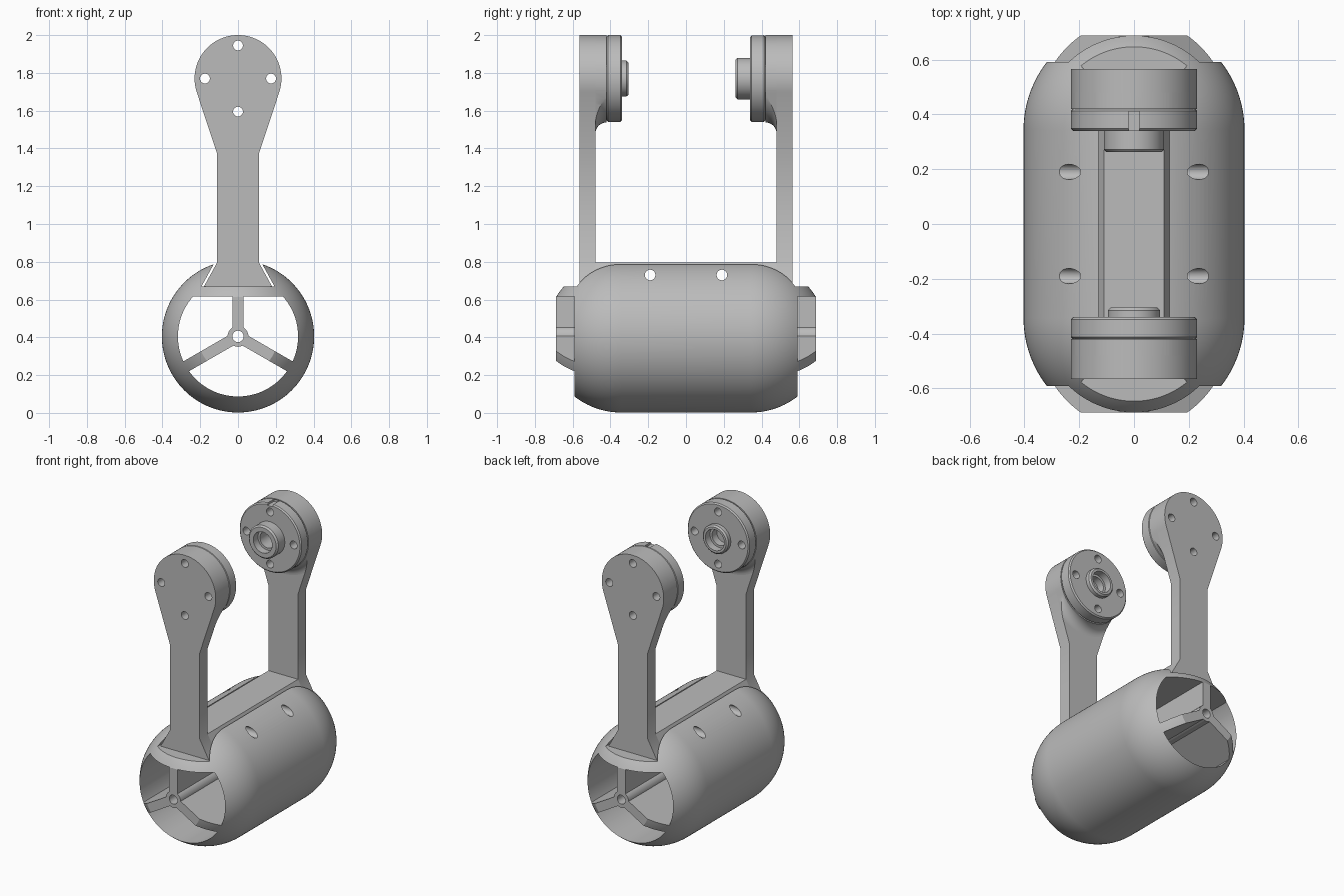
import bpy, bmesh
from math import sin, cos, asin, acos, atan2, hypot, radians, pi
from mathutils import Matrix

if "Cube" in bpy.data.objects:
    bpy.data.objects.remove(bpy.data.objects["Cube"], do_unlink=True)

grey = bpy.data.materials.new("plain grey")
grey.use_nodes = True
grey.diffuse_color = (0.5, 0.5, 0.5, 1)
grey.node_tree.nodes["Principled BSDF"].inputs["Base Color"].default_value = (0.5, 0.5, 0.5, 1)

R = 0.403          # body radius
BODY_Z = 0.405     # body axis height
DOME_Y = 0.343     # centre of each domed end
END_Y = 0.687      # flat end of the body
BORE = 0.318       # inner radius
HEAD_Z = 1.77      # pivot axis height
HEAD_R = 0.23


def to_object(name, bm):
    bmesh.ops.remove_doubles(bm, verts=bm.verts, dist=1e-5)
    bmesh.ops.recalc_face_normals(bm, faces=bm.faces)
    mesh = bpy.data.meshes.new(name)
    bm.to_mesh(mesh)
    bm.free()
    obj = bpy.data.objects.new(name, mesh)
    bpy.context.scene.collection.objects.link(obj)
    mesh.materials.append(grey)
    return obj


def lathe(name, profile, z, steps=96):
    """Revolve (y, radius) points about the y axis at height z."""
    bm = bmesh.new()
    verts = [bm.verts.new((r, y, z)) for y, r in profile]
    edges = [bm.edges.new(pair) for pair in zip(verts, verts[1:])]
    bmesh.ops.spin(bm, geom=verts + edges, cent=(0, 0, z), axis=(0, 1, 0),
                   angle=2 * pi, steps=steps, use_merge=True)
    return to_object(name, bm)


def prism(name, outline, y0, y1):
    """Extrude an (x, z) outline from y0 to y1."""
    bm = bmesh.new()
    face = bm.faces.new([bm.verts.new((x, y0, z)) for x, z in outline])
    made = bmesh.ops.extrude_face_region(bm, geom=[face])["geom"]
    bmesh.ops.translate(bm, vec=(0, y1 - y0, 0),
                        verts=[v for v in made if isinstance(v, bmesh.types.BMVert)])
    return to_object(name, bm)


def rod(x, z, r, axis="Y", y=0):
    """Long round cutter along x or y."""
    bm = bmesh.new()
    bmesh.ops.create_cone(bm, cap_ends=True, segments=32, radius1=r, radius2=r, depth=2)
    bm.transform(Matrix.Translation((x, y, z)) @ Matrix.Rotation(pi / 2, 4, "X" if axis == "Y" else "Y"))
    return to_object("cutter", bm)


def carve(obj, tools, operation="DIFFERENCE"):
    for tool in tools:
        tool.hide_render = True
        mod = obj.modifiers.new("carve", "BOOLEAN")
        mod.operation, mod.solver, mod.object = operation, "EXACT", tool
    graph = bpy.context.evaluated_depsgraph_get()
    mesh = bpy.data.meshes.new_from_object(obj.evaluated_get(graph))
    obj.modifiers.clear()
    obj.data = mesh
    for tool in tools:
        bpy.data.objects.remove(tool, do_unlink=True)


def mirrored(half):
    return half + [(-x, z) for x, z in reversed(half)]


def arc(a0, a1, n):
    return [a0 + (a1 - a0) * i / n for i in range(n + 1)]


def chamber(a0, a1):
    """Space between two spokes, with a flat ceiling under the rail."""
    outer, inner = asin(0.03 / BORE), asin(0.03 / 0.055)
    pts = [(BORE * cos(a), min(BODY_Z + BORE * sin(a), 0.615))
           for a in arc(a0 + outer, a1 - outer, 48)]
    pts += [(0.055 * cos(a), BODY_Z + 0.055 * sin(a))
            for a in arc(a1 - inner, a0 + inner, 8)]
    return prism("cutter", pts, -0.9, 0.9)


def side_holes():
    return [rod(0, 0.73, 0.028, "X", y) for y in (-0.19, 0.19)]


def bolt_holes():
    return [rod(0.175 * cos(a), HEAD_Z + 0.175 * sin(a), 0.026)
            for a in (0, pi / 2, pi, 3 * pi / 2)]


# Capsule body with spokes running its full length
cap = [(DOME_Y + R * cos(a), R * sin(a)) for a in arc(acos((END_Y - DOME_Y) / R), pi / 2, 20)]
half = [(END_Y, 0)] + cap
body = lathe("capsule_body", half + [(-y, r) for y, r in reversed(half)], BODY_Z, 128)
spokes = [radians(a) for a in (90, 210, 330, 450)]
slot = prism("cutter", mirrored([(0.193, 0.67), (0.094, 0.85)]), -0.9, 0.9)
carve(body, [chamber(a, b) for a, b in zip(spokes, spokes[1:])]
      + [rod(0, BODY_Z, 0.03), slot] + side_holes())

# Dovetail rail between the legs
rail = prism("dovetail_rail", mirrored([(0.18, 0.67), (0.11, 0.797)]), -0.48, 0.48)
carve(rail, side_holes())

# Leg outline: dovetail foot, straight shank, taper tangent to the round head
reach = hypot(0.11, HEAD_Z - 1.37)
tangent = atan2(1.37 - HEAD_Z, 0.11) + acos(HEAD_R / reach)
round_top = [(HEAD_R * cos(a), HEAD_Z + HEAD_R * sin(a)) for a in arc(tangent, pi - tangent, 64)]
shank = [(0.18, 0.67), (0.11, 0.797), (0.11, 1.37)]
outline = shank + round_top + [(-x, z) for x, z in reversed(shank)]

for s, end, boss_r, tip, bore in ((-1, "front", 0.095, 0.305, 0.07), (1, "rear", 0.11, 0.262, 0.07)):
    leg = prism(end + "_leg", outline, s * 0.565, s * 0.48)
    carve(leg, bolt_holes())

    # Thick head with a cove running down to the shank
    cove = [(s * (0.42 + 0.06 * sin(a)), 0.292 - 0.06 * cos(a)) for a in arc(0, pi / 2, 10)]
    head = lathe(end + "_head", [(s * 0.42, 0)] + cove + [(s * 0.48, 0)], HEAD_Z)
    carve(head, [prism("cutter", outline, s * 0.6, s * 0.3)], "INTERSECT")
    carve(head, bolt_holes())

    # Pivot disc with a hollow stepped boss
    profile = [(0.42, 0), (0.42, 0.222), (0.412, HEAD_R), (0.348, HEAD_R), (0.34, 0.222),
               (0.34, boss_r), (tip + 0.01, boss_r), (tip, boss_r - 0.01), (tip, bore),
               (tip + 0.05, bore), (tip + 0.05, 0.055), (0.405, 0.055), (0.405, 0)]
    disc = lathe(end + "_pivot_disc", [(s * d, r) for d, r in profile], HEAD_Z)
    tools = bolt_holes()
    if end == "rear":
        tools.append(prism("cutter", mirrored([(0.02, 1.985), (0.02, 2.05)]), 0.3, 0.41))
    carve(disc, tools)

# Smooth shading with crisp edges
for obj in bpy.context.scene.objects:
    if obj.type == "MESH":
        bpy.ops.object.select_all(action="DESELECT")
        obj.select_set(True)
        bpy.context.view_layer.objects.active = obj
        bpy.ops.object.shade_smooth_by_angle(angle=radians(30))
